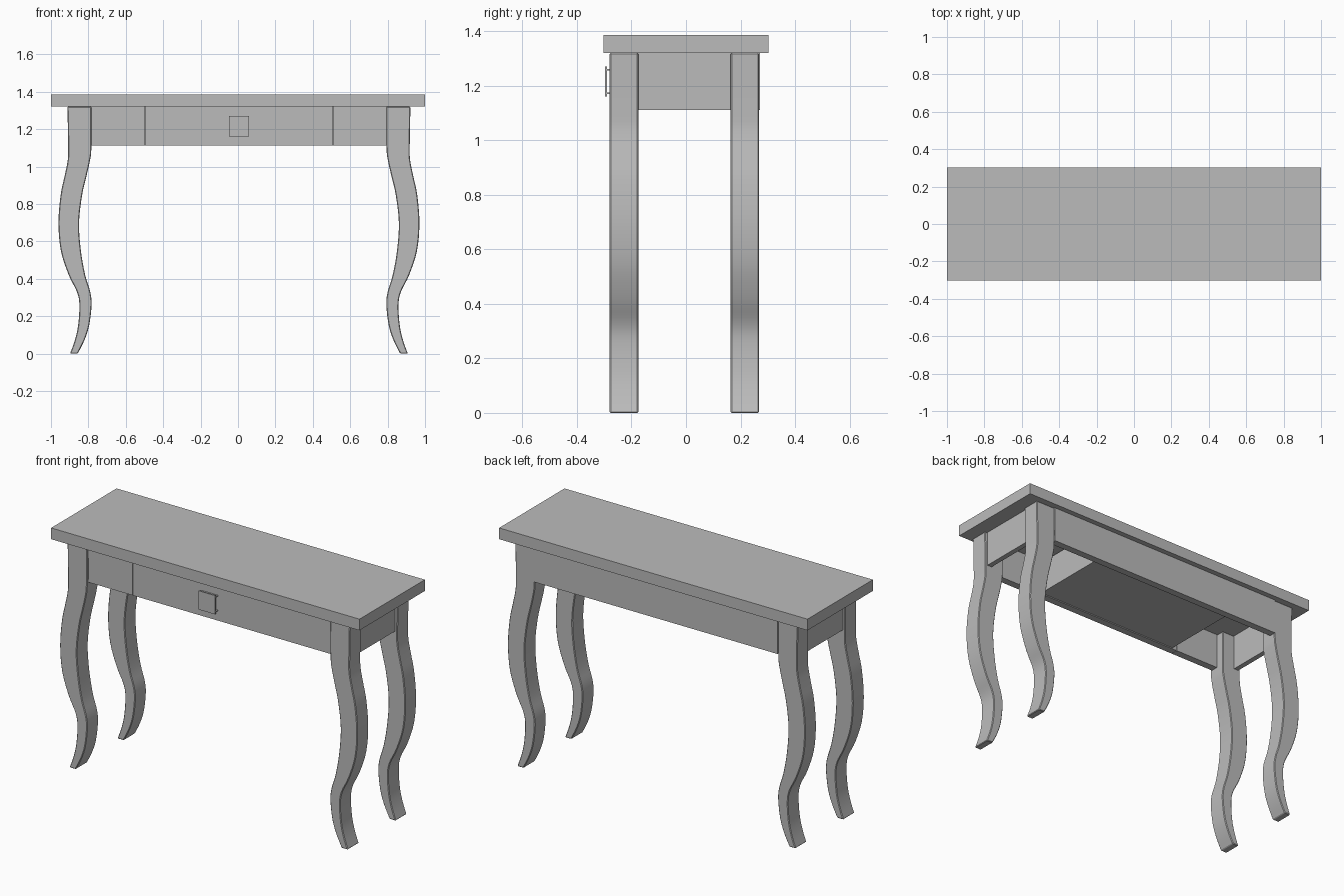
import bpy
import bmesh
from mathutils import Vector

cube = bpy.data.objects.get("Cube")
if cube:
    bpy.data.objects.remove(cube, do_unlink=True)

grey = bpy.data.materials.new("plain_grey")
grey.use_nodes = True
COLOUR = (0.5, 0.5, 0.5, 1)
grey.diffuse_color = COLOUR
grey.node_tree.nodes["Principled BSDF"].inputs["Base Color"].default_value = COLOUR

MID_X, MID_Y = 0.005, -0.006      # centre of the frame under the top


def finish(name, bm):
    bmesh.ops.recalc_face_normals(bm, faces=bm.faces)
    mesh = bpy.data.meshes.new(name)
    bm.to_mesh(mesh)
    bm.free()
    mesh.materials.append(grey)
    obj = bpy.data.objects.new(name, mesh)
    bpy.context.collection.objects.link(obj)
    return obj


def box(name, x, y, z):
    """Box from (low, high) ranges on each axis."""
    bm = bmesh.new()
    bmesh.ops.create_cube(bm, size=1)
    for v in bm.verts:
        v.co = [(lo + hi) / 2 + c * (hi - lo) for c, (lo, hi) in zip(v.co, (x, y, z))]
    return finish(name, bm)


def smooth_path(points, steps=4):
    """Catmull-Rom curve through the points."""
    pts = [Vector(p) for p in points]
    pts = [pts[0]] + pts + [pts[-1]]
    out = []
    for a, b, c, d in zip(pts, pts[1:], pts[2:], pts[3:]):
        for i in range(steps):
            t = i / steps
            out.append(0.5 * (2 * b + (c - a) * t + (2 * a - 5 * b + 4 * c - d) * t ** 2
                              + (3 * b - a - 3 * c + d) * t ** 3))
    return out + [pts[-1]]


# Leg outline: height, outer edge, inner edge
LEG = [(1.32, .917, .789), (1.1, .913, .789), (1.03, .916, .797), (.95, .932, .815),
       (.85, .953, .838), (.7, .965, .855), (.55, .952, .845), (.42, .91, .822),
       (.33, .866, .795), (.26, .853, .788), (.15, .86, .801), (.07, .878, .827),
       (0, .903, .862)]


def leg(name, side, y0, y1):
    bm = bmesh.new()
    rings = []
    for z, outer, inner in smooth_path(LEG):
        corners = ((outer, y0), (outer, y1), (inner, y1), (inner, y0))
        rings.append([bm.verts.new((MID_X + side * x, y, z)) for x, y in corners])
    for a, b in zip(rings, rings[1:]):
        for i in range(4):
            j = (i + 1) % 4
            bm.faces.new((a[i], a[j], b[j], b[i]))
    bm.faces.new(rings[0])
    bm.faces.new(rings[-1])
    bmesh.ops.recalc_face_normals(bm, faces=bm.faces)
    # Slightly softened corners
    sharp = [e for e in bm.edges if e.calc_face_angle(0) > 0.9]
    bmesh.ops.bevel(bm, geom=sharp, offset=0.004, segments=1, affect='EDGES')
    obj = finish(name, bm)
    bpy.ops.object.select_all(action='DESELECT')
    obj.select_set(True)
    bpy.context.view_layer.objects.active = obj
    bpy.ops.object.shade_smooth_by_angle(angle=0.5)


for side, label in ((1, "left"), (-1, "right")):
    leg("front_leg_" + label, side, -0.28, -0.175)
    leg("back_leg_" + label, side, 0.164, 0.268)

# Table top
box("table_top", (-1, 1), (-0.303, 0.303), (1.32, 1.386))

# Aprons, with the drawer front filling the gap at the front
APRON_Z = (1.112, 1.32)
FRONT_Y = (-0.268, -0.225)
box("back_apron", (MID_X - 0.79, MID_X + 0.79), (0.23, 0.272), APRON_Z)
for side, label in ((1, "left"), (-1, "right")):
    box("side_apron_" + label, sorted((MID_X + side * 0.87, MID_X + side * 0.9)),
        (-0.18, 0.17), APRON_Z)
    box("front_apron_" + label, sorted((MID_X + side * 0.502, MID_X + side * 0.8)),
        FRONT_Y, APRON_Z)

# Drawer
box("drawer_front", (MID_X - 0.5, MID_X + 0.5), FRONT_Y, APRON_Z)
box("drawer_body", (MID_X - 0.47, MID_X + 0.47), (-0.225, 0.225), (1.118, 1.31))

# Square pull on two thin arms
PULL_X = (MID_X - 0.054, MID_X + 0.054)
box("pull_plate", PULL_X, (-0.297, -0.29), (1.16, 1.27))
for label, z in (("lower", 1.17), ("upper", 1.256)):
    box("pull_arm_" + label, PULL_X, (-0.291, -0.266), (z, z + 0.005))
